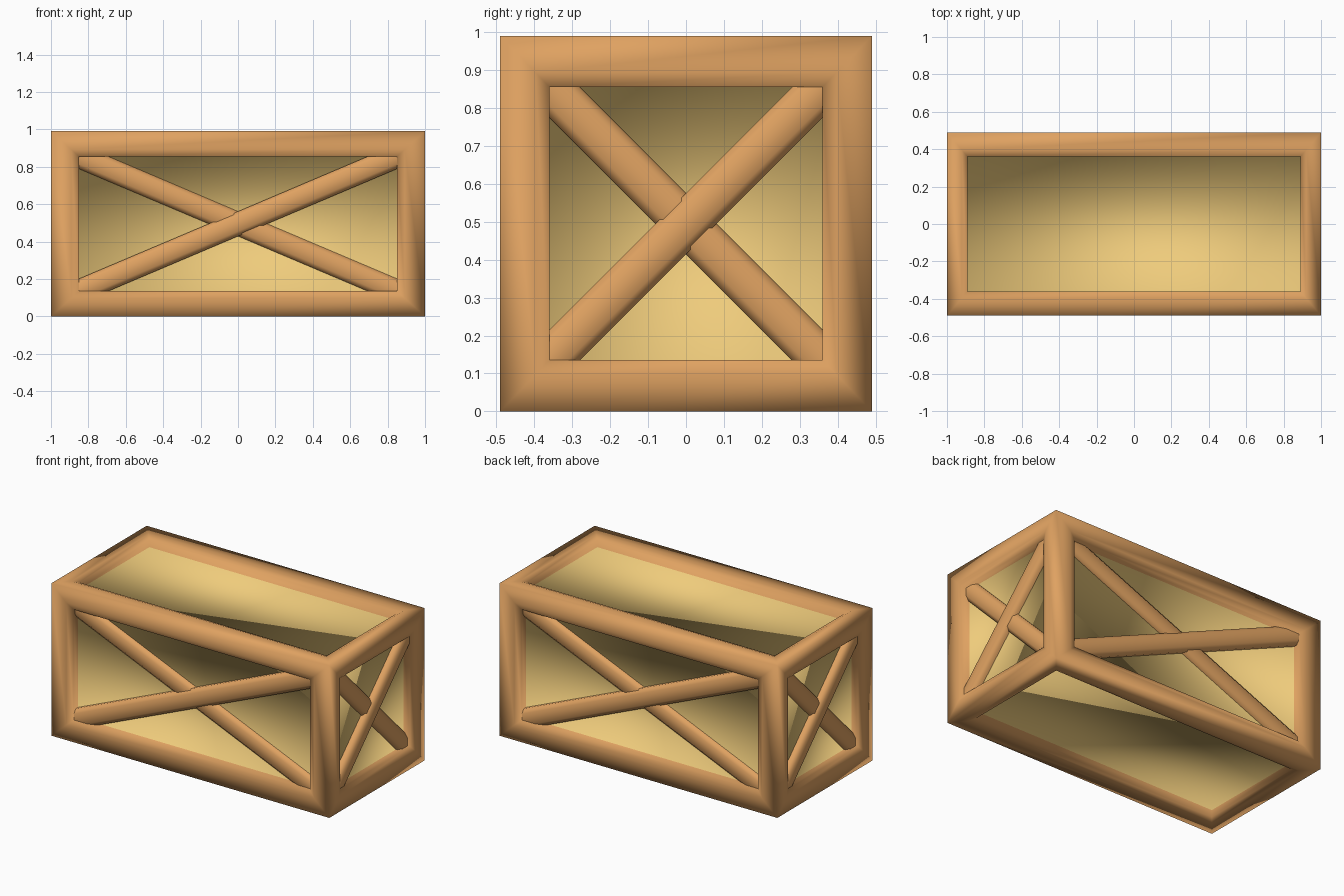
import bpy, bmesh
from mathutils import Vector as V

if "Cube" in bpy.data.objects:
    bpy.data.objects.remove(bpy.data.objects["Cube"])

HALF = V((1.0, 0.49, 0.495))
CENTRE = V((0, 0, 0.495))
DEPTH = 0.06


def material(name, rgb):
    m = bpy.data.materials.new(name)
    m.diffuse_color = (*rgb, 1)
    m.use_nodes = True
    m.node_tree.nodes["Principled BSDF"].inputs["Base Color"].default_value = m.diffuse_color
    return m


FRAME = material("frame_wood", (0.74, 0.36, 0.12))
PANEL = material("panel_wood", (0.86, 0.60, 0.20))
X, Y, Z = V((1, 0, 0)), V((0, 1, 0)), V((0, 0, 1))
# name, outward normal, right, up, opening insets along right and up
SIDES = [
    ("front", -Y, X, Z, 0.15, 0.135), ("back", Y, -X, Z, 0.15, 0.135),
    ("right", X, Y, Z, 0.13, 0.135), ("left", -X, -Y, Z, 0.13, 0.135),
    ("top", Z, X, Y, 0.11, 0.13), ("bottom", -Z, -X, Y, 0.11, 0.13),
]


def extent(axis):
    return sum(abs(a) * h for a, h in zip(axis, HALF))


def finish(bm, name, mats):
    me = bpy.data.meshes.new(name)
    for f in bm.faces:
        f.smooth = True
    bm.to_mesh(me)
    bm.free()
    ob = bpy.data.objects.new(name, me)
    for m in mats:
        me.materials.append(m)
    bpy.context.collection.objects.link(ob)
    return ob


# Crate body: beams with an eased inner edge around recessed panels
bm = bmesh.new()
for name, n, u, v, iu, iv in SIDES:
    rings = []
    for k, d in ((0, 0), (0.72, 0), (1, 0.014), (1, DEPTH)):
        a, b = extent(u) - iu * k, extent(v) - iv * k
        rings.append([bm.verts.new(CENTRE + n * (extent(n) - d) + u * a * s + v * b * t)
                      for s, t in ((-1, -1), (1, -1), (1, 1), (-1, 1))])
    for p, q in zip(rings, rings[1:]):
        for i in range(4):
            j = (i + 1) % 4
            bm.faces.new((p[i], p[j], q[j], q[i]))
    bm.faces.new(rings[-1]).material_index = 1
bmesh.ops.remove_doubles(bm, verts=bm.verts, dist=0.0005)
finish(bm, "crate_body", [FRAME, PANEL])


# Diagonal brace: chamfered bar between opposite corners of a panel
def brace(name, n, u, v, iu, iv, sign, top, width):
    d = u * (extent(u) - iu) + v * (extent(v) - iv) * sign
    half = d.length + 0.02
    d.normalize()
    side = n.cross(d)
    w = width / 2
    section = [(-w, DEPTH + 0.01), (w, DEPTH + 0.01), (w, top + 0.02),
               (w * 0.6, top), (-w * 0.6, top), (-w, top + 0.02)]
    bm = bmesh.new()
    ends = [[bm.verts.new(CENTRE + n * (extent(n) - z) + side * s + d * half * e)
             for s, z in section] for e in (-1, 1)]
    for i in range(6):
        j = (i + 1) % 6
        bm.faces.new((ends[0][i], ends[0][j], ends[1][j], ends[1][i]))
    for e in ends:
        bm.faces.new(e)
    bmesh.ops.recalc_face_normals(bm, faces=bm.faces)
    ob = finish(bm, name, [FRAME])
    bpy.ops.object.select_all(action='DESELECT')
    ob.select_set(True)
    bpy.context.view_layer.objects.active = ob
    bpy.ops.object.shade_smooth_by_angle(angle=1.2)


# Crossed braces on the four upright sides
for name, n, u, v, iu, iv in SIDES[:4]:
    width = 0.122 if name in ("front", "back") else 0.114
    brace(name + "_rising_brace", n, u, v, iu, iv, 1, 0.018, width)
    brace(name + "_falling_brace", n, u, v, iu, iv, -1, 0.032, width)
